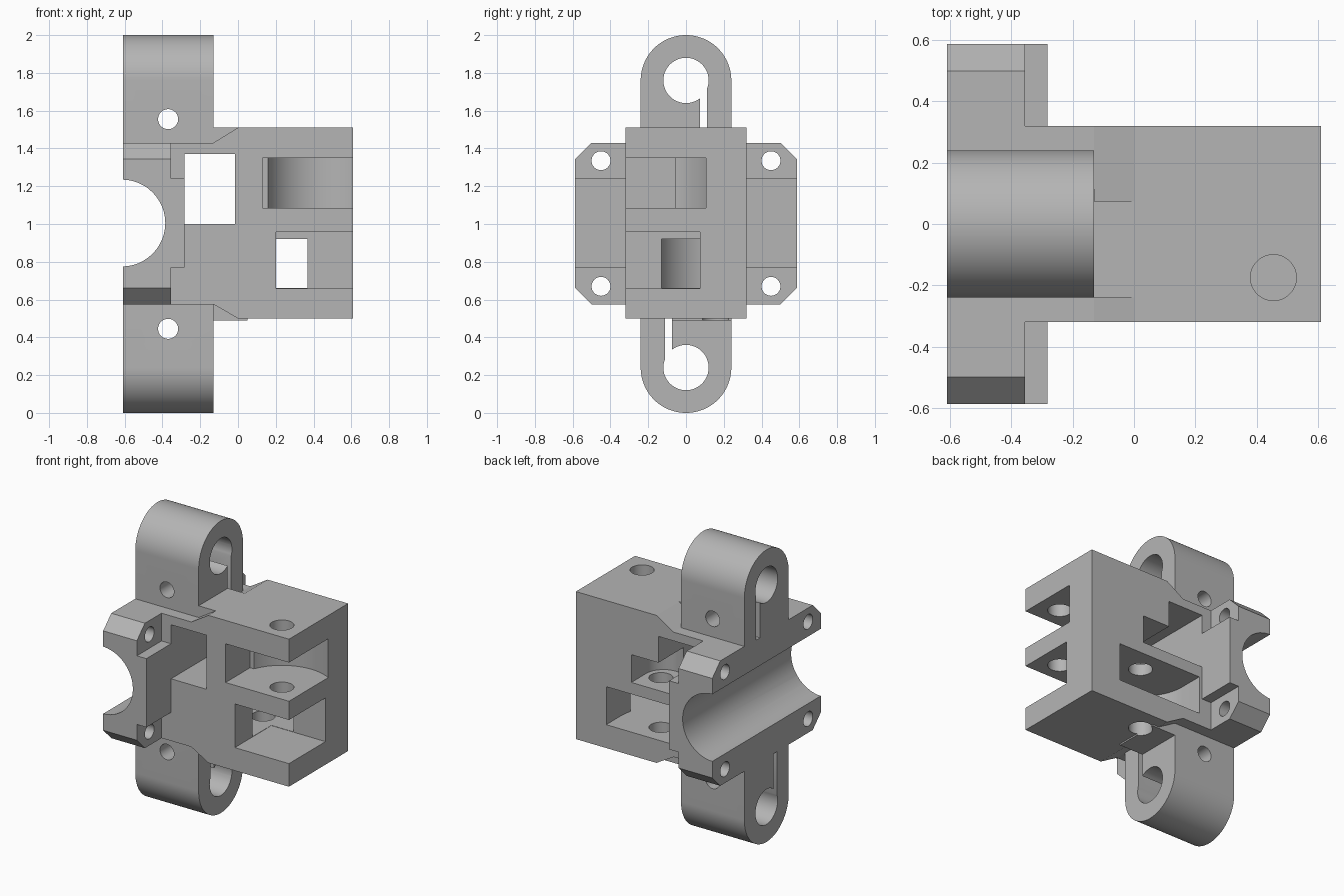
import bpy, bmesh, math
from mathutils import Matrix, Vector

cube = bpy.data.objects.get("Cube")
if cube:
    bpy.data.objects.remove(cube, do_unlink=True)

grey = bpy.data.materials.new("light_grey_plastic")
grey.use_nodes = True
colour = (0.46, 0.46, 0.46, 1)
grey.diffuse_color = colour
grey.node_tree.nodes["Principled BSDF"].inputs["Base Color"].default_value = colour


def add(name, bm):
    """Turn a bmesh into an object with outward normals."""
    bmesh.ops.recalc_face_normals(bm, faces=bm.faces)
    mesh = bpy.data.meshes.new(name)
    bm.to_mesh(mesh)
    bm.free()
    mesh.materials.append(grey)
    obj = bpy.data.objects.new(name, mesh)
    bpy.context.scene.collection.objects.link(obj)
    return obj


def prism(name, points, axis, low, high):
    """Extrude a closed profile along an axis from low to high."""
    place = {"x": lambda a, b: (low, a, b),
             "y": lambda a, b: (a, low, b),
             "z": lambda a, b: (a, b, low)}[axis]
    bm = bmesh.new()
    face = bm.faces.new([bm.verts.new(place(a, b)) for a, b in points])
    result = bmesh.ops.extrude_face_region(bm, geom=[face])
    step = Vector([(high - low) * (axis == k) for k in "xyz"])
    moved = [v for v in result["geom"] if isinstance(v, bmesh.types.BMVert)]
    bmesh.ops.translate(bm, verts=moved, vec=step)
    return add(name, bm)


def box(name, x, y, z):
    return prism(name, [(x[0], y[0]), (x[1], y[0]), (x[1], y[1]), (x[0], y[1])], "z", *z)


def arc(a, b, r, start=0, end=360, n=48):
    count = n if end - start == 360 else n + 1
    angles = [math.radians(start + (end - start) * i / n) for i in range(count)]
    return [(a + r * math.cos(t), b + r * math.sin(t)) for t in angles]


def cylinder(name, a, b, r, axis, low, high):
    return prism(name, arc(a, b, r), axis, low, high)


def turned(obj):
    """Half turn about the long horizontal axis through the middle."""
    copy = obj.copy()
    copy.data = obj.data.copy()
    copy.data.transform(Matrix.Translation((0, 0, 2)) @ Matrix.Rotation(math.pi, 4, "X"))
    bpy.context.scene.collection.objects.link(copy)
    return copy


def combine(target, tools, operation):
    """Apply a boolean for each tool, then remove the tool."""
    for tool in tools:
        tool.hide_render = True
        mod = target.modifiers.new("boolean", "BOOLEAN")
        mod.operation, mod.solver, mod.object = operation, "EXACT", tool
        graph = bpy.context.evaluated_depsgraph_get()
        graph.update()
        mesh = bpy.data.meshes.new_from_object(target.evaluated_get(graph))
        target.modifiers.clear()
        target.data = mesh
        bpy.data.objects.remove(tool, do_unlink=True)


# Main housing with sloped shoulders
housing = prism("bearing_bracket", [
    (-0.45, 0.575), (-0.13, 0.575), (0, 0.5), (0.61, 0.5),
    (0.61, 1.51), (0, 1.51), (-0.13, 1.43), (-0.45, 1.43)], "y", -0.32, 0.32)

# Clamp flange with chamfered corners and a thicker centre band
W, C, lo, hi = 0.587, 0.087, 0.575, 1.43
flange = prism("flange", [
    (-W + C, lo), (W - C, lo), (W, lo + C), (W, hi - C),
    (W - C, hi), (-W + C, hi), (-W, hi - C), (-W, lo + C)], "x", -0.61, -0.355)
band = box("flange_band", (-0.5, -0.283), (-W, W), (0.77, 1.24))

# Rounded rod lugs above and below, with their shoulder fillers
lug = prism("lug", arc(0, 1.76, 0.24, 0, 180) + [(-0.24, 1.3), (0.24, 1.3)],
            "x", -0.61, -0.13)
filler = box("filler", (-0.2, 0.05), (-0.24, 0.075), (1.4, 1.51))
combine(housing, [flange, band, lug, turned(lug), filler, turned(filler)], "UNION")

cuts = []

# Rod holes, clamping slits and clamp screw holes in the lugs
lug_cuts = [
    cylinder("rod_hole", 0, 1.76, 0.12, "x", -0.7, -0.1),
    box("slit", (-0.7, -0.129), (0.073, 0.112), (1.425, 1.72)),
    cylinder("clamp_screw", -0.37, 1.555, 0.053, "y", -0.4, 0.4)]
cuts += lug_cuts + [turned(c) for c in lug_cuts]

# Half-round groove across the flange
cuts.append(cylinder("groove", -0.615, 1.005, 0.23, "y", -0.7, 0.7))

# Flange corner screw holes
for y in (-0.45, 0.45):
    for z in (0.67, 1.335):
        cuts.append(cylinder("flange_screw", y, z, 0.05, "x", -0.7, -0.3))

# Through window beside the flange
cuts.append(box("window", (-0.283, -0.015), (-0.4, 0.4), (1.0, 1.37)))

# Front slots, open to the front and the right side
px, py = 0.455, -0.175
cuts += [
    box("upper_slot", (0.13, 0.7), (-0.4, py + 0.12), (1.085, 1.35)),
    cylinder("upper_clearance", px, py, 0.32, "z", 1.085, 1.35),
    box("lower_slot", (0.2, 0.7), (-0.4, 0.075), (0.658, 0.957)),
    cylinder("front_pin", px, py, 0.075, "z", 0.9, 1.6)]

# Rear pockets, open to the back
qx, qy = 0.06, 0.157
cuts += [
    cylinder("rear_clearance", qx, qy, 0.32, "z", 0.66, 0.92),
    box("rear_pocket", (-0.26, 0.38), (qy, 0.4), (0.66, 0.92)),
    cylinder("boss_clearance", qx, qy, 0.13, "z", 1.0, 1.19),
    box("boss_pocket", (-0.1, 0.19), (qy, 0.4), (1.0, 1.19)),
    cylinder("rear_pin", qx + 0.02, qy, 0.075, "z", 0.4, 1.1)]
combine(housing, cuts, "DIFFERENCE")

bpy.ops.object.select_all(action="DESELECT")
housing.select_set(True)
bpy.context.view_layer.objects.active = housing
bpy.ops.object.shade_smooth_by_angle(angle=math.radians(25))
